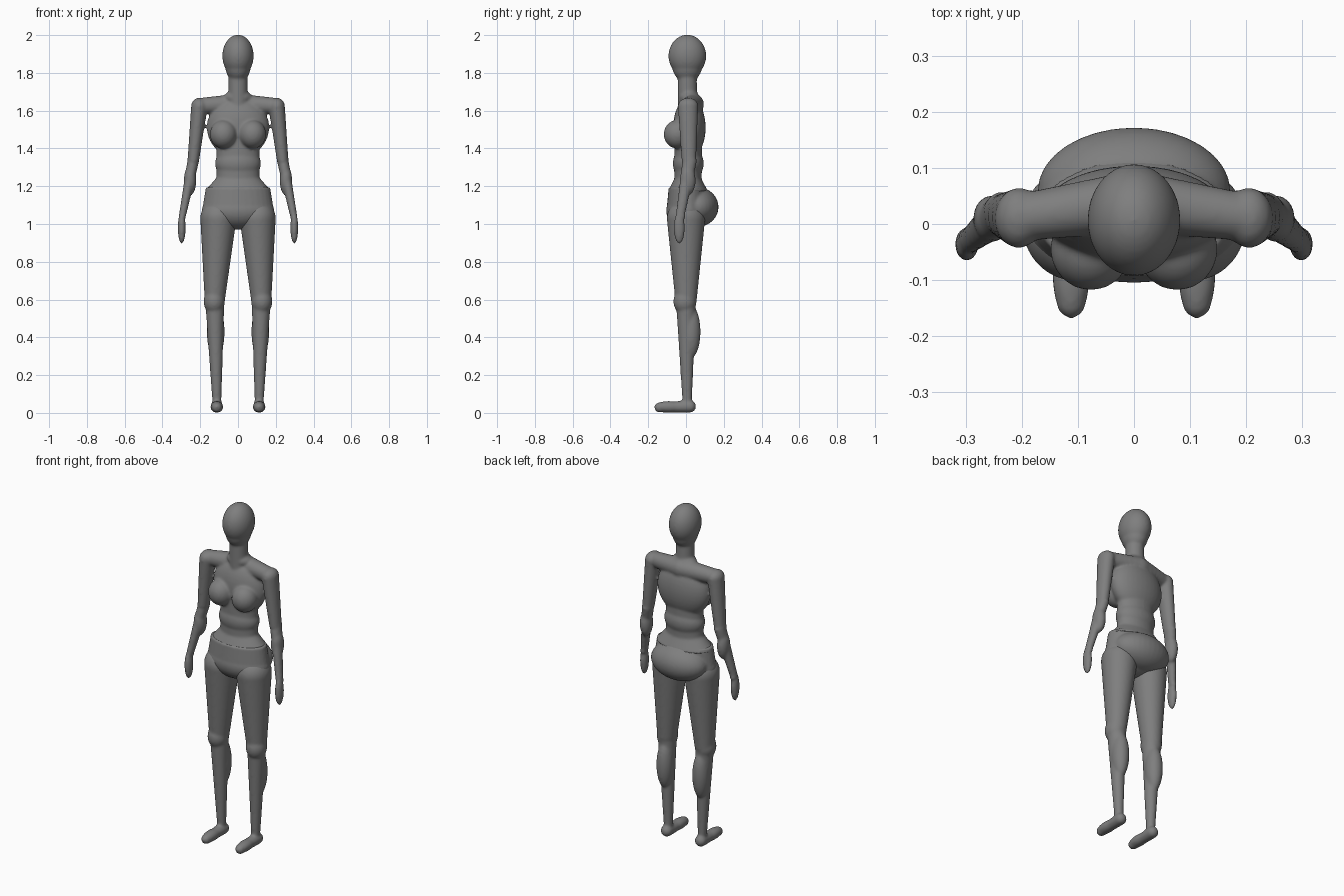
import bpy, bmesh
from mathutils import Vector, Matrix

cube = bpy.data.objects.get("Cube")
if cube:
    bpy.data.objects.remove(cube, do_unlink=True)

grey = bpy.data.materials.new("body grey")
grey.use_nodes = True
COLOUR = (0.21, 0.21, 0.21, 1)
grey.diffuse_color = COLOUR
grey.node_tree.nodes["Principled BSDF"].inputs["Base Color"].default_value = COLOUR


def ball(bm, centre, size):
    """Ellipsoid with a radius for each axis."""
    bmesh.ops.create_uvsphere(bm, u_segments=32, v_segments=20, radius=1,
                              matrix=Matrix.LocRotScale(Vector(centre), None, Vector(size)))


def taper(bm, start, end, start_radius, end_radius, depth=1.0, rounded=True):
    """Tapered bar between two points; depth flattens or deepens it along y."""
    start, end = Vector(start), Vector(end)
    along = end - start
    turn = along.to_track_quat("Z", "Y").to_matrix().to_4x4()
    place = Matrix.Translation((start + end) / 2) @ Matrix.Diagonal((1, depth, 1, 1)) @ turn
    bmesh.ops.create_cone(bm, cap_ends=True, segments=32, radius1=start_radius,
                          radius2=end_radius, depth=along.length, matrix=place)
    if rounded:
        for point, radius in ((start, start_radius), (end, end_radius)):
            ball(bm, point, (radius, radius * depth, radius))


def finish(bm, name, mirrored=False, softness=8):
    """Fuse overlapping forms into one soft skin."""
    if mirrored:
        bmesh.ops.scale(bm, vec=(-1, 1, 1), verts=bm.verts)
        bmesh.ops.reverse_faces(bm, faces=bm.faces)
    mesh = bpy.data.meshes.new(name)
    bm.to_mesh(mesh)
    bm.free()
    mesh.materials.append(grey)
    mesh.shade_smooth()
    body_part = bpy.data.objects.new(name, mesh)
    bpy.context.collection.objects.link(body_part)
    fuse = body_part.modifiers.new("fuse", "REMESH")
    fuse.mode = "VOXEL"
    fuse.voxel_size = 0.007
    fuse.use_smooth_shade = True
    soften = body_part.modifiers.new("soften", "SMOOTH")
    soften.factor = 0.5
    soften.iterations = softness


def build_head(bm):
    ball(bm, (0, .007, 1.89), (.083, .1, .112))
    ball(bm, (0, .006, 1.84), (.068, .08, .09))
    # Neck and its spread into the shoulders
    taper(bm, (0, .01, 1.6), (0, .006, 1.8), .052, .05)
    ball(bm, (0, .015, 1.67), (.075, .055, .04))


def build_torso(bm):
    # Ribcage, waist, belly, then the flare into the hips
    ball(bm, (0, .018, 1.51), (.165, .086, .16))
    taper(bm, (0, .012, 1.45), (0, .01, 1.2), .114, .114, depth=.64, rounded=False)
    ball(bm, (0, .012, 1.32), (.122, .082, .09))
    taper(bm, (0, .01, 1.25), (0, .01, 1.17), .11, .18, depth=.6, rounded=False)


def build_arm(bm, side):
    shoulder = (side * .205, .011, 1.625)
    elbow = (side * .236, .015, 1.34)
    wrist = (side * .295, -.026, 1.04)
    # Collar and shoulder blade, then the breast
    taper(bm, (0, .04, 1.635), shoulder, .055, .042)
    ball(bm, (side * .077, -.045, 1.475), (.072, .073, .076))
    # Upper arm, forearm and closed hand
    taper(bm, shoulder, elbow, .043, .031, depth=1.25)
    taper(bm, elbow, wrist, .031, .019, depth=1.25)
    ball(bm, (side * .254, .009, 1.23), (.033, .042, .08))
    ball(bm, (side * .298, -.036, .98), (.021, .03, .085))


def build_pelvis(bm):
    # Hip band, rounded underside and full seat
    taper(bm, (0, .007, 1.195), (0, .007, 1.06), .17, .192, depth=.58, rounded=False)
    ball(bm, (0, .005, 1.07), (.192, .11, .1))
    ball(bm, (0, .06, 1.09), (.172, .112, .105))


def build_leg(bm):
    hip, knee, ankle = (.104, 0, 1.03), (.123, 0, .6), (.112, .006, .06)
    # Thigh, knee cap, shin and calf
    taper(bm, hip, knee, .096, .054, depth=1.06)
    ball(bm, (.126, -.006, .59), (.056, .061, .07))
    taper(bm, knee, ankle, .051, .024, depth=1.05)
    ball(bm, (.118, .025, .43), (.047, .052, .14))
    # Heel to pointed toe
    taper(bm, (.112, .02, .034), (.112, -.14, .029), .033, .027)
    ball(bm, (.112, -.09, .032), (.034, .08, .031))


upper_body = bmesh.new()
build_head(upper_body)
build_torso(upper_body)
for side in (-1, 1):
    build_arm(upper_body, side)
finish(upper_body, "upper_body")

pelvis = bmesh.new()
build_pelvis(pelvis)
finish(pelvis, "pelvis", softness=4)

for name, mirrored in (("left_leg", False), ("right_leg", True)):
    leg = bmesh.new()
    build_leg(leg)
    finish(leg, name, mirrored)
